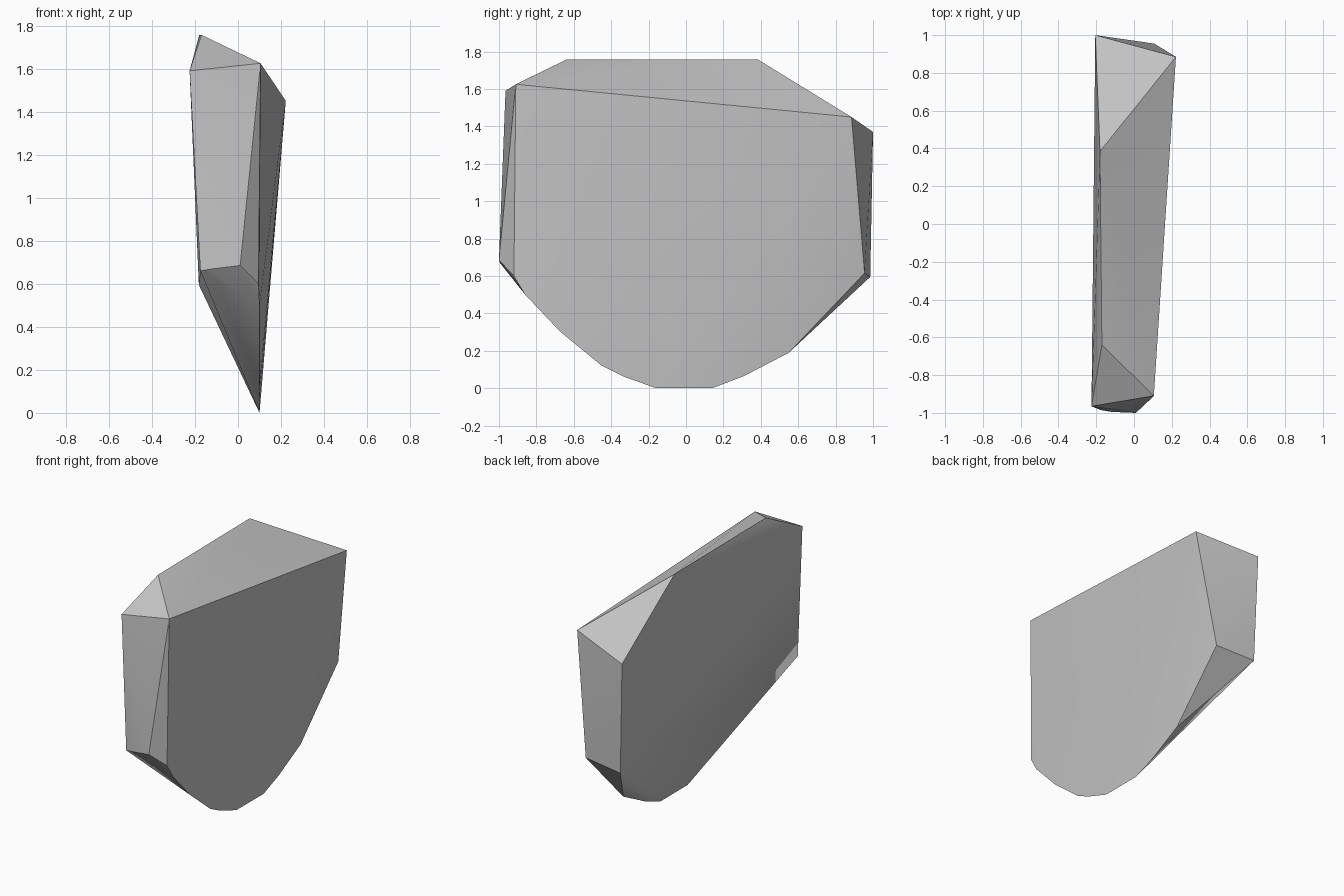
import bpy
import bmesh

old = bpy.data.objects.get("Cube")
if old:
    bpy.data.objects.remove(old, do_unlink=True)

# Plain stone grey
grey = bpy.data.materials.new("stone_grey")
grey.use_nodes = True
colour = (0.55, 0.55, 0.55, 1.0)
grey.diffuse_color = colour
grey.node_tree.nodes["Principled BSDF"].inputs["Base Color"].default_value = colour

# Corners of the upper ridge, the front end and the back end
ridge = [(-0.17, -0.64, 1.757), (-0.18, 0.385, 1.757)]
front_end = [(-0.225, -0.965, 1.59), (0.105, -0.91, 1.625),
             (-0.175, -0.985, 0.66), (-0.115, -0.995, 0.67),
             (0.01, -1.0, 0.685), (0.095, -0.92, 0.60)]
back_end = [(0.222, 0.885, 1.45), (-0.205, 1.0, 1.37),
            (0.107, 0.955, 0.615), (-0.182, 0.985, 0.595)]

# Curved lower edge, as a (y, z) profile at one x
keel_profile = [(-0.86, 0.50), (-0.67, 0.30), (-0.45, 0.12), (-0.34, 0.065),
                (-0.16, 0.0), (0.14, 0.0), (0.31, 0.065), (0.55, 0.19)]
keel = [(0.1, y, z) for y, z in keel_profile]

# Wrap the chipped slab around its corners
bm = bmesh.new()
for corner in ridge + front_end + back_end + keel:
    bm.verts.new(corner)
hull = bmesh.ops.convex_hull(bm, input=bm.verts[:])
loose = [g for g in hull["geom_interior"] if isinstance(g, bmesh.types.BMVert)]
bmesh.ops.delete(bm, geom=loose, context="VERTS")
bmesh.ops.recalc_face_normals(bm, faces=bm.faces[:])

mesh = bpy.data.meshes.new("rock_slab")
bm.to_mesh(mesh)
bm.free()
mesh.materials.append(grey)
rock = bpy.data.objects.new("rock_slab", mesh)
bpy.context.collection.objects.link(rock)

# Soft shading across shallow facets, crisp chipped edges
bpy.context.view_layer.objects.active = rock
rock.select_set(True)
bpy.ops.object.shade_smooth_by_angle(angle=0.52)
